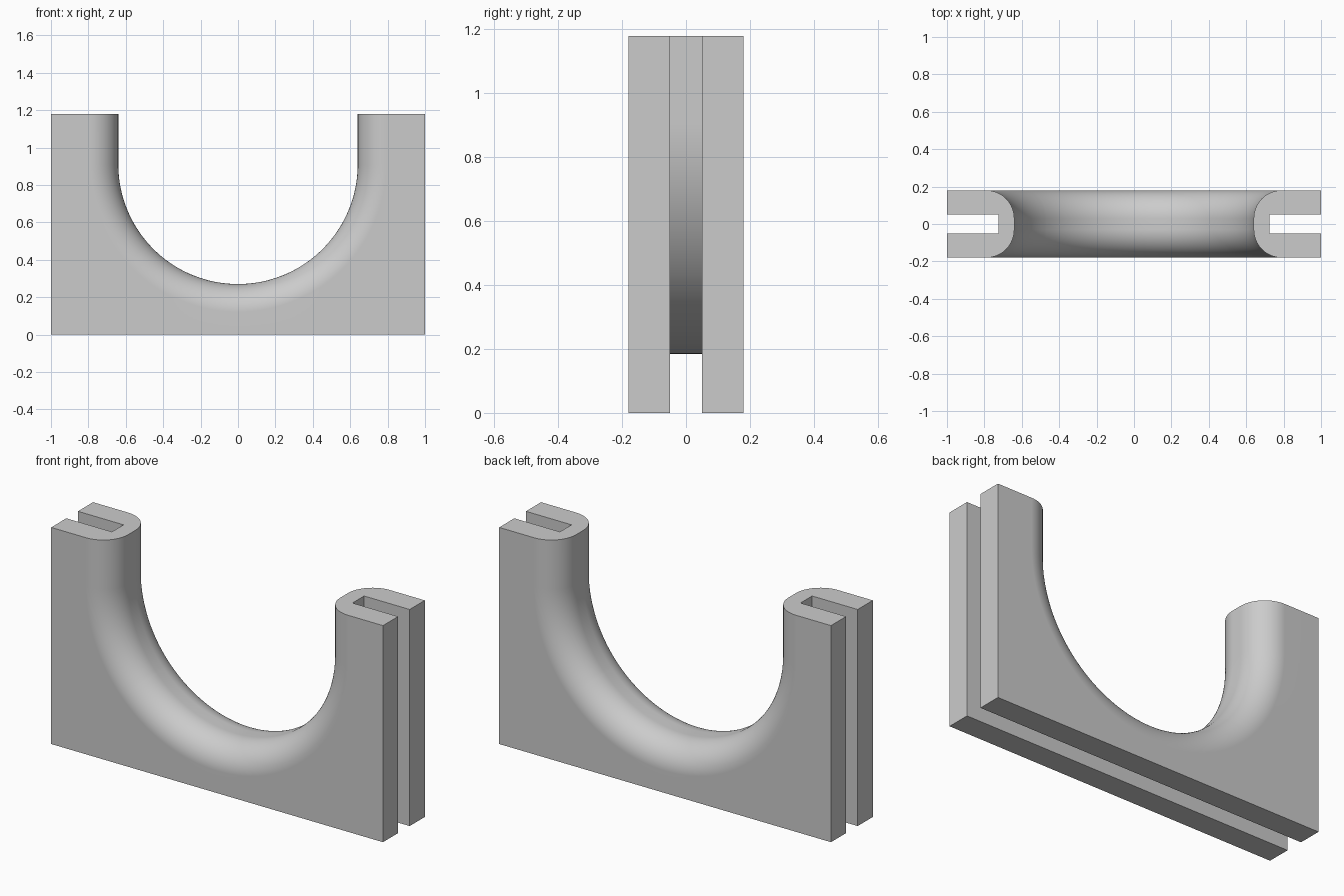
import bpy
import bmesh
from math import sin, cos, pi, atan2
from mathutils import Vector

cube = bpy.data.objects.get("Cube")
if cube:
    bpy.data.objects.remove(cube, do_unlink=True)

HALF_X, HALF_Y, TOP = 1.0, 0.18, 1.18   # block size
RADIUS, CENTRE_Z = 0.64, 0.91           # U-shaped opening
FILLET = 0.15                           # rounding of the opening's rim
SLOT_Y, SLOT_R = 0.05, 0.725            # groove half width and floor radius
ARC_STEPS, FILLET_STEPS = 96, 16

grey = bpy.data.materials.new("light_grey")
grey.use_nodes = True
colour = (0.6, 0.6, 0.6, 1)
grey.diffuse_color = colour
grey.node_tree.nodes["Principled BSDF"].inputs["Base Color"].default_value = colour


def section(outer):
    """Closed (distance from path centre, y) profile of the grooved wall."""
    arc = []
    for i in range(FILLET_STEPS + 1):
        a = pi / 2 * i / FILLET_STEPS
        arc.append((RADIUS + FILLET * (1 - sin(a)), HALF_Y - FILLET * (1 - cos(a))))
    rim = [(r, -y) for r, y in arc] + arc[::-1]
    groove = [(outer, SLOT_Y), (SLOT_R, SLOT_Y), (SLOT_R, -SLOT_Y), (outer, -SLOT_Y)]
    # the rim runs from the front wall to the back wall
    front = [(r, -y) for r, y in arc[::-1]]
    rim = front[::-1] + arc
    rim = sorted(rim, key=lambda p: atan2(p[1], RADIUS + FILLET + 0.001 - p[0]))
    return [(outer, -HALF_Y)] + rim + [(outer, HALF_Y)] + groove


# Stations along the U: straight leg, half circle passing both corners, straight leg
corner = atan2(CENTRE_Z, HALF_X)
angles = sorted([pi + pi * i / ARC_STEPS for i in range(ARC_STEPS + 1)]
                + [pi + corner, 2 * pi - corner])
stations = [(pi, TOP)] + [(a, CENTRE_Z) for a in angles] + [(2 * pi, TOP)]

bm = bmesh.new()
rings = []
for angle, z in stations:
    dx, dz = cos(angle), sin(angle)
    outer = min(HALF_X / max(abs(dx), 1e-6), CENTRE_Z / max(abs(dz), 1e-6))
    rings.append([bm.verts.new(Vector((dx * r, y, z + dz * r)))
                  for r, y in section(outer)])

# Skin the sweep and close both top ends
for a, b in zip(rings, rings[1:]):
    for i in range(len(a)):
        j = (i + 1) % len(a)
        bm.faces.new((a[i], a[j], b[j], b[i]))
bm.faces.new(rings[0])
bm.faces.new(rings[-1][::-1])
bmesh.ops.recalc_face_normals(bm, faces=bm.faces)

mesh = bpy.data.meshes.new("grooved_u_block")
bm.to_mesh(mesh)
bm.free()
mesh.materials.append(grey)
block = bpy.data.objects.new("grooved_u_block", mesh)
bpy.context.collection.objects.link(block)

# Smooth rim, crisp block edges
bpy.ops.object.select_all(action='DESELECT')
block.select_set(True)
bpy.context.view_layer.objects.active = block
bpy.ops.object.shade_smooth_by_angle(angle=pi / 6)
normals = block.modifiers.new("flat_walls", 'WEIGHTED_NORMAL')
normals.keep_sharp = True
